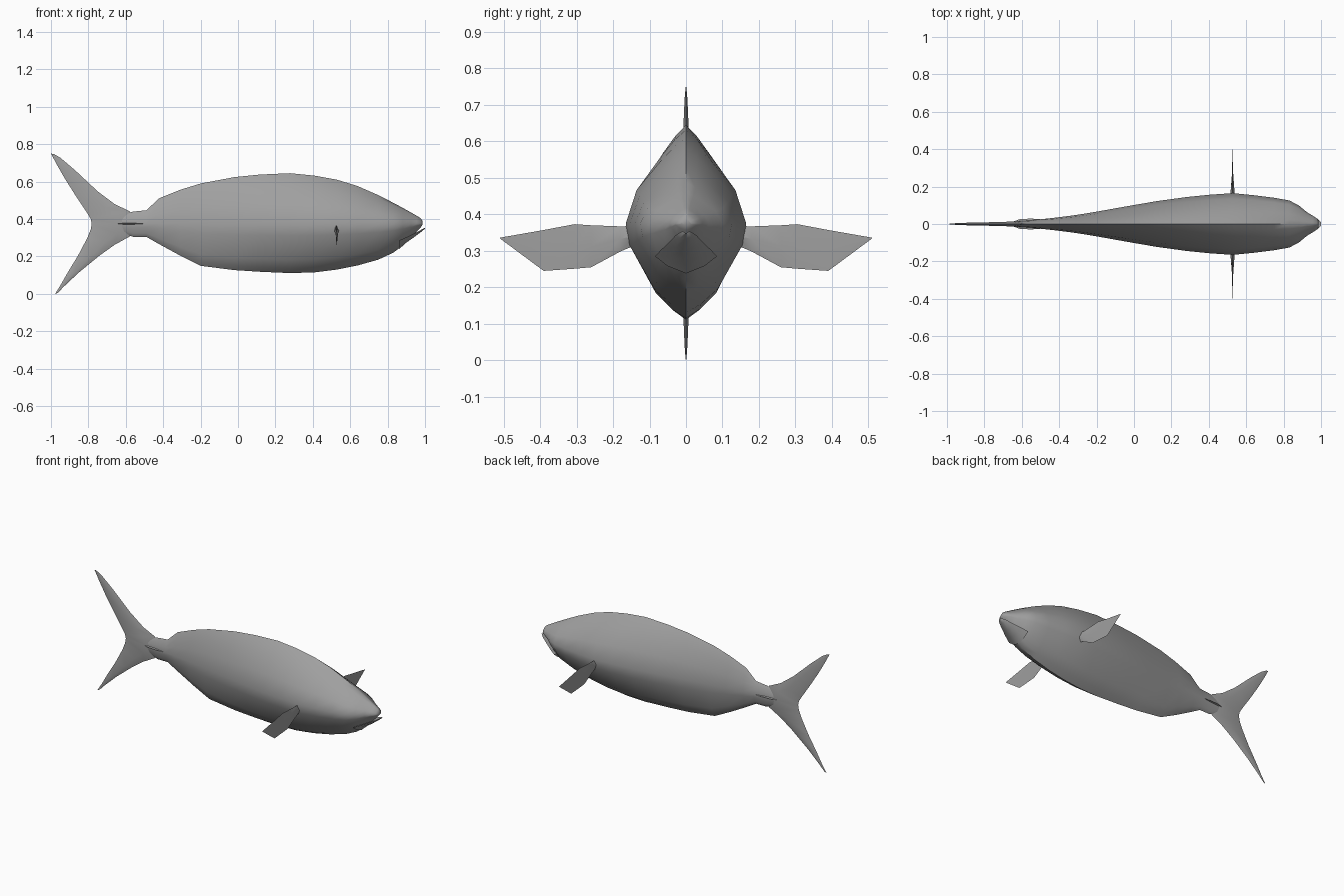
import bpy, bmesh, math

grey = bpy.data.materials.new("fish_grey")
grey.diffuse_color = (0.35, 0.35, 0.35, 1)


def finish(name, bm, angle):
    bmesh.ops.recalc_face_normals(bm, faces=bm.faces)
    mesh = bpy.data.meshes.new(name)
    bm.to_mesh(mesh)
    bm.free()
    mesh.materials.append(grey)
    obj = bpy.data.objects.new(name, mesh)
    bpy.context.collection.objects.link(obj)
    bpy.ops.object.select_all(action='DESELECT')
    obj.select_set(True)
    bpy.context.view_layer.objects.active = obj
    bpy.ops.object.shade_smooth_by_angle(angle=math.radians(angle))
    return obj


def loft(name, rings, angle=50):
    """Skin a row of equal-sized closed rings and cap both ends."""
    bm = bmesh.new()
    rows = [[bm.verts.new(p) for p in ring] for ring in rings]
    n = len(rows[0])
    for a, b in zip(rows, rows[1:]):
        for i in range(n):
            j = (i + 1) % n
            bm.faces.new((a[i], a[j], b[j], b[i]))
    bm.faces.new(rows[0])
    bm.faces.new(rows[-1])
    return finish(name, bm, angle)


# Body: pointed oval section swept along x (x, bottom, top, half width)
MID = 0.375
stations = [
    (-0.66, 0.335, 0.415, 0.012), (-0.56, 0.305, 0.44, 0.019),
    (-0.49, 0.305, 0.447, 0.026), (-0.42, 0.265, 0.512, 0.034),
    (-0.31, 0.205, 0.556, 0.048), (-0.20, 0.150, 0.590, 0.066),
    (-0.02, 0.127, 0.624, 0.098), (0.12, 0.118, 0.638, 0.122),
    (0.28, 0.111, 0.645, 0.144), (0.41, 0.115, 0.632, 0.157),
    (0.53, 0.130, 0.610, 0.165), (0.64, 0.152, 0.576, 0.154),
    (0.75, 0.183, 0.528, 0.140), (0.83, 0.220, 0.487, 0.126),
    (0.88, 0.258, 0.460, 0.100), (0.925, 0.300, 0.435, 0.063),
    (0.955, 0.333, 0.418, 0.045), (0.978, 0.357, 0.403, 0.030),
    (0.987, 0.370, 0.388, 0.014)]
half = [(0, 1), (0.2, 0.89), (0.43, 0.72), (0.82, 0.39), (1, 0),
        (0.94, -0.24), (0.53, -0.73), (0.25, -0.9), (0, -1)]
section = half + [(-u, v) for u, v in half[-2:0:-1]]
loft("body", [[(x, u * w, MID + v * ((top - MID) if v > 0 else (MID - bot)))
               for u, v in section] for x, bot, top, w in stations])

# Lower jaw: shallow scoop below the mouth (x, rim z, keel z, half width)
jaw = [(0.86, 0.285, 0.238, 0.085), (0.90, 0.303, 0.274, 0.068),
       (0.94, 0.322, 0.302, 0.048), (0.98, 0.343, 0.332, 0.028),
       (1.0, 0.354, 0.348, 0.010)]
loft("lower_jaw", [[(x, -w, r), (x, -w * 0.6, (r + k) / 2 - 0.003), (x, 0, k),
                    (x, w * 0.6, (r + k) / 2 - 0.003), (x, w, r),
                    (x, 0, r - 0.006)] for x, r, k, w in jaw])

# Tail fin: lens sections, tip to tip (lead x, lead z, trail x, trail z, half thickness)
tail = [(-0.985, 0.748, -1.0, 0.75, 0.001), (-0.95, 0.728, -0.968, 0.69, 0.004),
        (-0.87, 0.660, -0.925, 0.615, 0.007), (-0.75, 0.548, -0.865, 0.52, 0.009),
        (-0.66, 0.480, -0.805, 0.43, 0.011), (-0.58, 0.442, -0.787, 0.40, 0.013),
        (-0.54, 0.375, -0.782, 0.375, 0.016),
        (-0.58, 0.306, -0.787, 0.345, 0.013), (-0.66, 0.262, -0.805, 0.30, 0.011),
        (-0.74, 0.205, -0.855, 0.205, 0.009), (-0.85, 0.115, -0.91, 0.115, 0.007),
        (-0.93, 0.040, -0.95, 0.045, 0.004), (-0.965, 0.004, -0.978, 0.0, 0.001)]
loft("tail_fin", [[(lx, 0, lz),
                   (lx * 0.65 + tx * 0.35, t, lz * 0.65 + tz * 0.35),
                   (tx, 0, tz),
                   (lx * 0.65 + tx * 0.35, -t, lz * 0.65 + tz * 0.35)]
                  for lx, lz, tx, tz, t in tail])

for side, label in ((1, "left"), (-1, "right")):
    # Small ridge on each side of the tail root
    keel = [(-0.66, 0.008, 0.002), (-0.61, 0.026, 0.009),
            (-0.55, 0.029, 0.009), (-0.48, 0.024, 0.002)]
    loft(label + "_tail_ridge", [[(x, 0, MID + h), (x, side * y, MID),
                                  (x, 0, MID - h)] for x, y, h in keel], 40)

    # Side fin: thick root thinning to a flat blade (y, bottom, top, half thickness)
    fin = [(0.14, 0.315, 0.368, 0.014), (0.18, 0.298, 0.367, 0.010),
           (0.26, 0.255, 0.370, 0.004), (0.305, 0.251, 0.373, 0.002),
           (0.39, 0.245, 0.357, 0.001), (0.51, 0.334, 0.336, 0.0006)]
    loft(label + "_side_fin", [[(0.527, side * y, top),
                                (0.527 + t, side * y, (top + bot) / 2),
                                (0.527, side * y, bot),
                                (0.527 - t, side * y, (top + bot) / 2)]
                               for y, bot, top, t in fin], 40)
